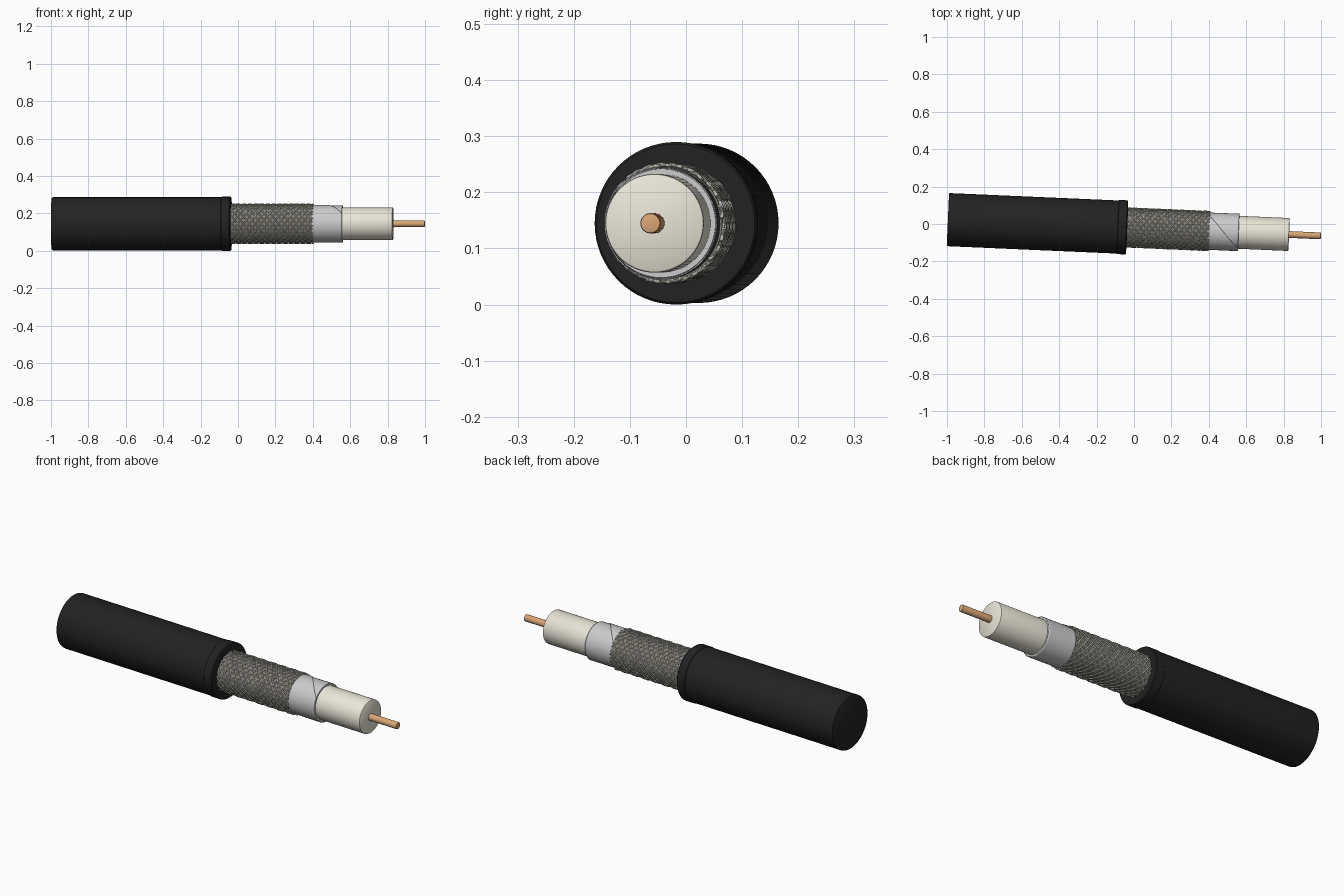
import bpy, math
from mathutils import Matrix

if "Cube" in bpy.data.objects:
    bpy.data.objects.remove(bpy.data.objects["Cube"])

# cable axis: lies along x, turned slightly about z
PLACE = Matrix.Translation((0, -0.02, 0.1448)) @ Matrix.Rotation(math.radians(-2.5), 4, 'Z')


def material(name, rgb):
    m = bpy.data.materials.new(name)
    m.diffuse_color = (*rgb, 1)
    m.use_nodes = True
    m.node_tree.nodes["Principled BSDF"].inputs["Base Color"].default_value = m.diffuse_color
    return m


BLACK = material("black_rubber", (0.016, 0.016, 0.016))
BRAID = material("braid_wire", (0.50, 0.49, 0.43))
DARK = material("braid_under", (0.22, 0.21, 0.18))
FOIL = material("foil", (0.70, 0.71, 0.71))
CREAM = material("cream_plastic", (0.82, 0.79, 0.69))
COPPER = material("copper", (0.70, 0.38, 0.18))


def add_object(name, data, mat):
    ob = bpy.data.objects.new(name, data)
    bpy.context.collection.objects.link(ob)
    data.materials.append(mat)
    ob.matrix_world = PLACE
    return ob


def add_mesh(name, verts, faces, mat):
    me = bpy.data.meshes.new(name)
    me.from_pydata(verts, [], faces)
    me.polygons.foreach_set("use_smooth", [True] * len(me.polygons))
    me.set_sharp_from_angle(angle=math.radians(35))
    return add_object(name, me, mat)


def ring_point(x, r, a):
    return (x, r * math.cos(a), r * math.sin(a))


def lathe(name, profile, mat, n=64):
    """Spin (x, radius) pairs about the x axis, capping both ends."""
    verts = [ring_point(x, r, math.tau * k / n) for x, r in profile for k in range(n)]
    faces = [(i * n + k, i * n + n + k, i * n + n + (k + 1) % n, i * n + (k + 1) % n)
             for i in range(len(profile) - 1) for k in range(n)]
    last = (len(profile) - 1) * n
    faces += [tuple(range(n)), tuple(last + k for k in reversed(range(n)))]
    # outward normals
    faces = [f[::-1] for f in faces]
    return add_mesh(name, verts, faces, mat)


# outer jacket and its cut lip
lathe("jacket", [(-0.996, 0.138), (-0.994, 0.141), (-0.988, 0.142), (-0.08, 0.142)], BLACK)
lathe("jacket_lip", [(-0.088, 0.142), (-0.085, 0.1448), (-0.042, 0.1448),
                     (-0.037, 0.141), (-0.036, 0.106)], BLACK)

# core layers
lathe("braid_backing", [(-0.08, 0.102), (0.40, 0.102)], DARK)
lathe("foil_core", [(0.38, 0.097), (0.558, 0.097)], FOIL)
lathe("dielectric", [(0.53, 0.088), (0.824, 0.088), (0.828, 0.087), (0.83, 0.084)], CREAM)
lathe("conductor", [(0.80, 0.018), (0.995, 0.018), (0.999, 0.017), (1.0, 0.014)], COPPER, 32)

# foil wrap: spiral tape with an overlapping seam
verts, faces, nu, nx = [], [], 72, 16
for i in range(nx + 1):
    x = 0.395 + 0.165 * i / nx
    seam = math.radians(45) + math.tau * (x - 0.41) / 0.53
    for k in range(nu + 1):
        u = k / nu
        verts.append(ring_point(x, 0.1015 - 0.003 * u, seam + math.tau * u))
    for k in range(nu):
        if i < nx:
            a = i * (nu + 1) + k
            faces.append((a, a + 1, a + nu + 2, a + nu + 1))
foil = add_mesh("foil_wrap", verts, faces, FOIL)
solid = foil.modifiers.new("thickness", 'SOLIDIFY')
solid.thickness = 0.002
solid.offset = -1

# woven braid: strands wound both ways, passing over and under each other
STRANDS, PITCH, X0, X1, STEPS = 16, 0.5, -0.06, 0.402, 120
for direction, name in ((1, "braid_right_hand"), (-1, "braid_left_hand")):
    cu = bpy.data.curves.new(name, 'CURVE')
    cu.dimensions = '3D'
    cu.bevel_depth = 0.0037
    cu.bevel_resolution = 1
    cu.use_fill_caps = True
    for s in range(STRANDS):
        sp = cu.splines.new('POLY')
        sp.points.add(STEPS)
        for i, p in enumerate(sp.points):
            x = X0 + (X1 - X0) * i / STEPS
            turn = math.tau * (x - X0) / PITCH
            wave = math.sin(turn * STRANDS + math.pi * s)
            r = 0.1035 + direction * 0.0013 * wave
            p.co = (*ring_point(x, r, direction * turn + math.tau * s / STRANDS), 1)
        sp.use_smooth = True
    add_object(name, cu, BRAID)
